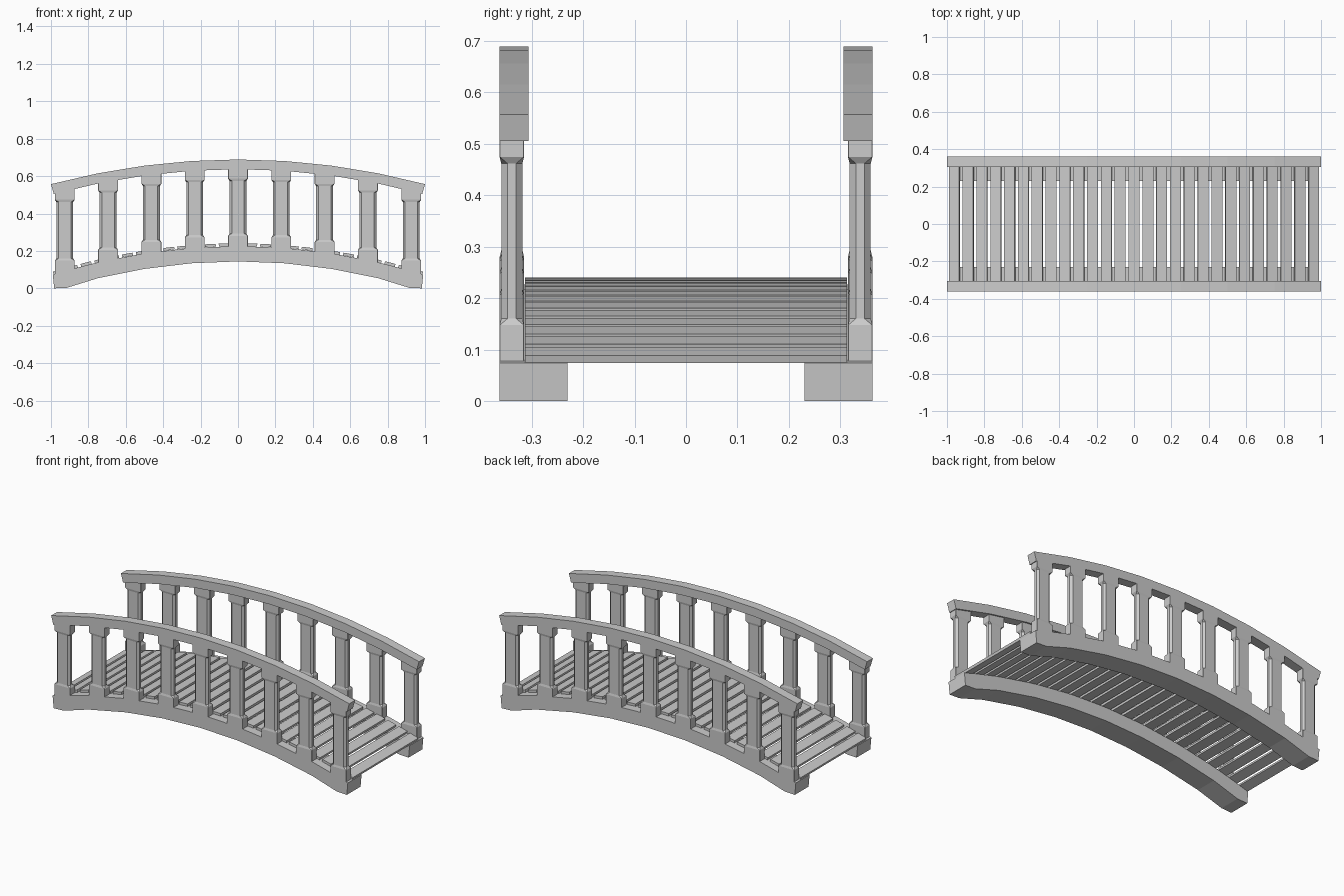
import bpy, bmesh, math
from mathutils import Matrix, Vector

if "Cube" in bpy.data.objects:
    bpy.data.objects.remove(bpy.data.objects["Cube"])


def finish(bm, name):
    bmesh.ops.recalc_face_normals(bm, faces=bm.faces[:])
    me = bpy.data.meshes.new(name)
    bm.to_mesh(me)
    bm.free()
    ob = bpy.data.objects.new(name, me)
    bpy.context.collection.objects.link(ob)
    return ob


def mirror_y(ob):
    m = ob.modifiers.new("mirror", 'MIRROR')
    m.use_axis = (False, True, False)
    m.use_mirror_merge = False
    return ob


def beam(name, top, bottom, y0, y1):
    """Curved beam: strips of quads between a top and a bottom polyline."""
    bm = bmesh.new()
    rows = []
    for (xt, zt), (xb, zb) in zip(top, bottom):
        rows.append([bm.verts.new(p) for p in
                     ((xt, y0, zt), (xt, y1, zt), (xb, y1, zb), (xb, y0, zb))])
    for a, b in zip(rows, rows[1:]):
        for i in range(4):
            j = (i + 1) % 4
            bm.faces.new((a[i], a[j], b[j], b[i]))
    bm.faces.new(rows[0])
    bm.faces.new(rows[-1])
    return mirror_y(finish(bm, name))


# arcs that the parts follow
def rail_top(x): return 0.689 - 0.132 * x * x
def rail_low(x): return 0.637 - 0.132 * x * x
def beam_top(x): return 0.226 - 0.155 * x * x
def beam_low(x): return max(0.0, 0.144 - 0.16 * x * x)


# handrails
xs = [i / 4 for i in range(-4, 5)]
beam("handrail", [(x, rail_top(x)) for x in xs],
     [(x * 0.985, rail_low(x)) for x in xs], 0.306, 0.362)

# side beams, cut flat where they meet the ground
half = [0.25, 0.5, 0.75, 0.915, 0.99]
xs = [-x for x in reversed(half)] + [0] + half
low = []
for x in xs:
    if abs(x) > 0.95:
        low.append((math.copysign(0.983, x), 0.0))
    elif abs(x) > 0.9:
        low.append((x, 0.003))
    else:
        low.append((x, beam_low(x)))
beam("side_beam", [(x, beam_top(x)) for x in xs], low, 0.23, 0.362)


# posts: square blocks at both ends, chamfered shaft between
def ring(bm, cx, cy, hx, hy, c, zf):
    pts = [(hx, hy - c), (hx - c, hy), (c - hx, hy), (-hx, hy - c),
           (-hx, c - hy), (c - hx, -hy), (hx - c, -hy), (hx, c - hy)]
    return [bm.verts.new((cx + x, cy + y, zf(cx + x))) for x, y in pts]


bm = bmesh.new()
for i in range(-4, 5):
    cx, cy = i * 0.2315, 0.3385
    zb, zt = beam_top(cx), rail_low(cx)
    levels = [
        (0.053, 0.0235, 0.001, lambda x: beam_top(x) - 0.02),
        (0.053, 0.0235, 0.001, lambda x: zb + 0.055),
        (0.045, 0.0205, 0.012, lambda x: zb + 0.067),
        (0.045, 0.0205, 0.012, lambda x: zt - 0.062),
        (0.053, 0.0235, 0.001, lambda x: zt - 0.05),
        (0.053, 0.0235, 0.001, lambda x: rail_low(x) + 0.015),
    ]
    rings = [ring(bm, cx, cy, *lv) for lv in levels]
    for a, b in zip(rings, rings[1:]):
        for k in range(8):
            m = (k + 1) % 8
            bm.faces.new((a[k], a[m], b[m], b[k]))
    bm.faces.new(rings[0])
    bm.faces.new(rings[-1])
mirror_y(finish(bm, "post"))

# deck planks, each tilted to the arc
bm = bmesh.new()
n, width, thick = 27, 0.058, 0.015
for i in range(n):
    x = -0.96 + 1.92 * i / (n - 1)
    slope = math.atan(2 * 0.155 * x)
    mat = (Matrix.Translation((x, 0, beam_top(x) + thick / 2 - 0.001))
           @ Matrix.Rotation(slope, 4, 'Y')
           @ Matrix.Diagonal((width, 0.626, thick, 1)))
    bmesh.ops.create_cube(bm, size=1, matrix=mat)
finish(bm, "deck_planks")
